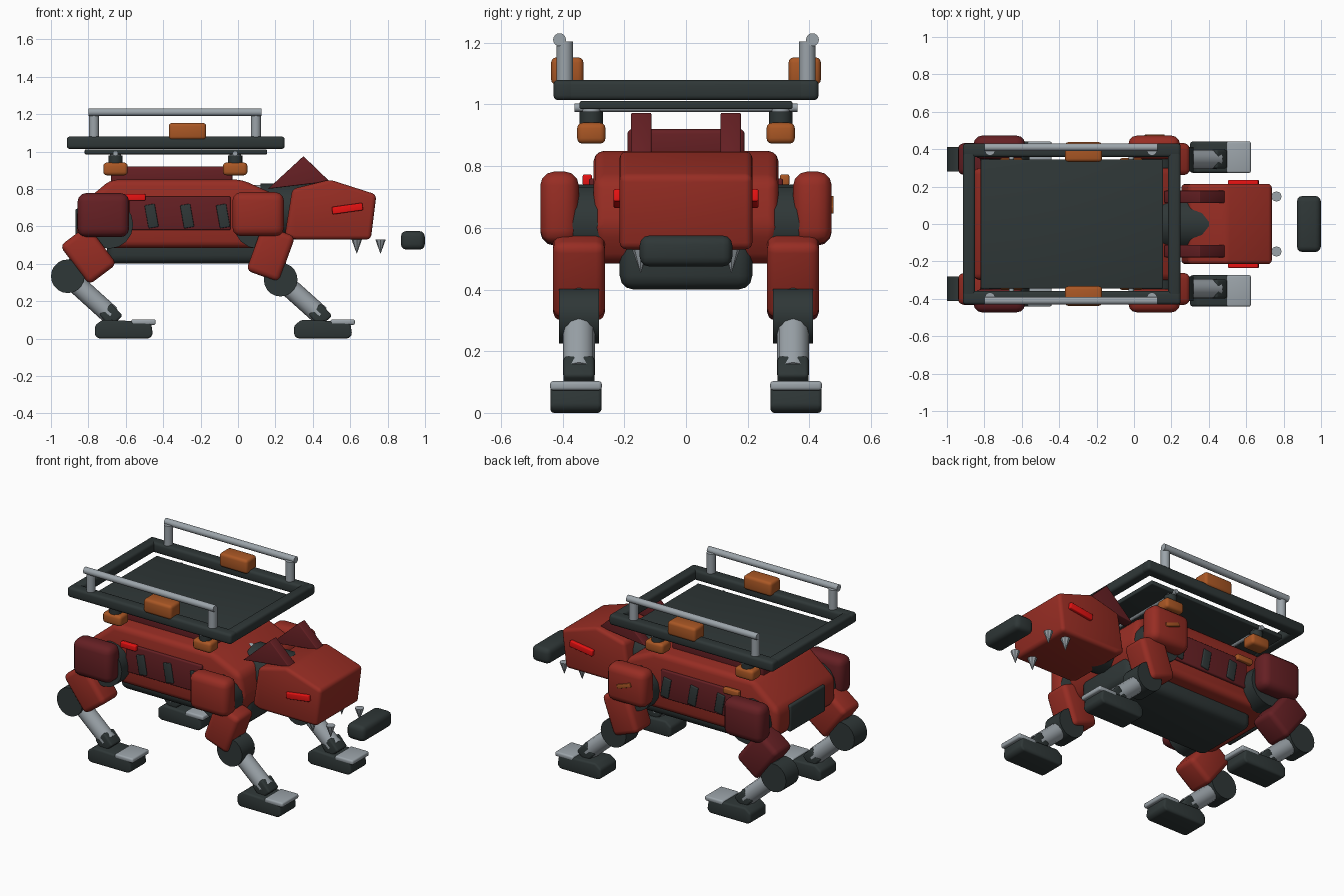
import bpy, bmesh, math
from mathutils import Vector, Matrix

if "Cube" in bpy.data.objects:
    bpy.data.objects.remove(bpy.data.objects["Cube"])


def material(name, rgb):
    m = bpy.data.materials.new(name)
    m.diffuse_color = (*rgb, 1)
    m.use_nodes = True
    m.node_tree.nodes["Principled BSDF"].inputs["Base Color"].default_value = m.diffuse_color
    return m


RED = material("red_shell", (0.31, 0.026, 0.017))
MAROON = material("dark_red", (0.13, 0.014, 0.017))
DARK = material("charcoal", (0.028, 0.038, 0.038))
GREY = material("steel", (0.33, 0.37, 0.40))
AMBER = material("amber", (0.40, 0.095, 0.018))
GLOW = material("bright_red", (0.80, 0.006, 0.006))


def finish(name, bm, mat, bevel=0.0, segments=3):
    if bevel:
        bmesh.ops.bevel(bm, geom=bm.edges[:], offset=bevel, segments=segments,
                        profile=0.5, affect='EDGES', clamp_overlap=True)
    bmesh.ops.recalc_face_normals(bm, faces=bm.faces[:])
    me = bpy.data.meshes.new(name)
    bm.to_mesh(me)
    bm.free()
    me.materials.append(mat)
    me.polygons.foreach_set("use_smooth", [True] * len(me.polygons))
    me.set_sharp_from_angle(angle=math.radians(35))
    ob = bpy.data.objects.new(name, me)
    bpy.context.collection.objects.link(ob)
    return ob


def box(name, centre, size, mat, bevel=0.0, tilt=0.0):
    """Bevelled box, tilted in degrees about the y axis."""
    bm = bmesh.new()
    bmesh.ops.create_cube(bm, size=1)
    bmesh.ops.scale(bm, vec=size, verts=bm.verts)
    ob = finish(name, bm, mat, bevel)
    ob.matrix_world = Matrix.Translation(centre) @ Matrix.Rotation(math.radians(tilt), 4, 'Y')
    return ob


def prism(name, profile, y0, y1, mat, bevel=0.0):
    """Extrude an x-z profile along y."""
    bm = bmesh.new()
    a = [bm.verts.new((x, y0, z)) for x, z in profile]
    b = [bm.verts.new((x, y1, z)) for x, z in profile]
    n = len(profile)
    bm.faces.new(a)
    bm.faces.new(b[::-1])
    for i in range(n):
        bm.faces.new((a[i], b[i], b[(i + 1) % n], a[(i + 1) % n]))
    return finish(name, bm, mat, bevel)


def tube(name, p, q, r, mat, r2=None, sides=16):
    p, q = Vector(p), Vector(q)
    bm = bmesh.new()
    bmesh.ops.create_cone(bm, cap_ends=True, segments=sides, radius1=r,
                          radius2=r if r2 is None else r2, depth=(q - p).length)
    ob = finish(name, bm, mat)
    ob.matrix_world = (Matrix.Translation((p + q) / 2)
                       @ (q - p).to_track_quat('Z', 'Y').to_matrix().to_4x4())
    return ob


# Torso
prism("torso", [(-0.86, 0.54), (-0.86, 0.70), (-0.68, 0.85), (0.02, 0.85), (0.22, 0.76),
                (0.25, 0.60), (0.19, 0.485), (-0.78, 0.485)], -0.30, 0.30, RED, 0.035)
box("belly", (-0.24, 0, 0.49), (0.92, 0.43, 0.18), DARK, 0.045)
box("spine", (-0.355, 0, 0.87), (0.65, 0.38, 0.10), MAROON, 0.015)
box("rear_panel", (-0.855, 0, 0.61), (0.03, 0.36, 0.17), DARK, 0.012)

# Head and neck
tube("neck", (0.12, 0, 0.68), (0.40, 0, 0.68), 0.15, DARK)
tube("neck_piston", (0.06, 0, 0.80), (0.345, 0, 0.80), 0.022, GREY)
prism("head", [(0.25, 0.55), (0.29, 0.80), (0.49, 0.85), (0.74, 0.77), (0.71, 0.53), (0.30, 0.53)],
      -0.215, 0.215, RED, 0.022)
box("lower_jaw", (0.935, 0, 0.525), (0.128, 0.30, 0.10), DARK, 0.03)

for s, side in ((-1, "right"), (1, "left")):
    # Face details
    prism("ear_" + side, [(0.16, 0.80), (0.35, 0.975), (0.49, 0.84)],
          s * 0.145 - 0.033, s * 0.145 + 0.033, MAROON, 0.005)
    box("eye_" + side, (0.585, s * 0.22, 0.695), (0.165, 0.03, 0.04), GLOW, 0.006, -8)
    for x in (0.635, 0.762):
        tube("tooth_" + side, (x, s * 0.147, 0.53), (x, s * 0.147, 0.455), 0.028, GREY, 0.001, 8)

    # Flank panel with slanted vents and a marker lamp
    box("flank_panel_" + side, (-0.31, s * 0.30, 0.67), (0.54, 0.03, 0.18), MAROON, 0.008)
    for x in (-0.462, -0.272, -0.08):
        box("vent_" + side, (x, s * 0.315, 0.655), (0.055, 0.02, 0.125), DARK, 0.005, -10)
    box("flank_lamp_" + side, (-0.55, s * 0.32, 0.755), (0.11, 0.03, 0.036),
        GLOW if s < 0 else AMBER, 0.006)

    # Legs: hip x, thigh centre and tilt, knee, ankle, foot start
    y = s * 0.347
    for end, hip, thigh, tilt, knee, ankle, foot in (
            ("front", (0.108, 0.665), (0.175, 0.455), 20, (0.228, 0.315), (0.44, 0.125), 0.30),
            ("rear", (-0.72, 0.66), (-0.80, 0.447), -37, (-0.91, 0.333), (-0.68, 0.125), -0.765)):
        tag = "_" + end + "_" + side
        front = end == "front"
        thigh_mat = MAROON if (not front and s > 0) else RED
        jx = hip[0] + (0.0 if front else 0.03)
        tube("hip_joint" + tag, (jx, s * 0.27, 0.61), (jx, s * 0.38, 0.61), 0.13, DARK)
        box("shoulder" + tag, (hip[0], s * 0.41, hip[1]), (0.275, 0.125, 0.235),
            RED if front else MAROON, 0.045)
        box("thigh" + tag, (thigh[0], y, thigh[1]), (0.185, 0.17, 0.26), thigh_mat, 0.03, tilt)
        tube("knee_link" + tag, (thigh[0], y, thigh[1]), (knee[0], y, knee[1]), 0.058, DARK)
        tube("knee" + tag, (knee[0], y - 0.065, knee[1]), (knee[0], y + 0.065, knee[1]),
             0.09, DARK, sides=20)
        tube("shin" + tag, (knee[0], y, knee[1]), (ankle[0], y, ankle[1]), 0.052, GREY, sides=12)
        box("ankle" + tag, (ankle[0], y, ankle[1]), (0.09, 0.10, 0.09), DARK, 0.012, -42)
        end_x = foot + 0.31
        prism("foot" + tag, [(foot, 0.015), (foot + 0.02, 0), (end_x - 0.02, 0), (end_x, 0.02),
                             (end_x - 0.01, 0.09), (foot + 0.04, 0.10), (foot, 0.07)],
              s * 0.357 - 0.083, s * 0.357 + 0.083, DARK, 0.012)
        box("toe_plate" + tag, (end_x - 0.05, s * 0.357, 0.088), (0.13, 0.168, 0.03), GREY, 0.01)

    # Tray mounts
    for x in (-0.655, -0.015):
        box("mount_block_" + side, (x, s * 0.307, 0.907), (0.13, 0.092, 0.068), AMBER, 0.018)
        tube("mount_post_" + side, (x, s * 0.307, 0.93), (x, s * 0.307, 0.978), 0.038, DARK)
        tube("mount_cap_" + side, (x, s * 0.307, 0.975), (x, s * 0.307, 1.0), 0.03, GREY)

    # Tray side bar, hand rail and lamp
    box("tray_side_" + side, (-0.333, s * 0.394, 1.047), (1.165, 0.072, 0.066), DARK, 0.016)
    tube("hand_rail_" + side, (-0.80, s * 0.41, 1.21), (0.125, s * 0.41, 1.21), 0.021, GREY)
    for x in (-0.77, 0.096):
        tube("rail_post_" + side, (x, s * 0.393, 1.06), (x, s * 0.393, 1.205), 0.027, GREY)
    box("tray_lamp_" + side, (-0.27, s * 0.385, 1.108), (0.20, 0.105, 0.09), AMBER, 0.018)

# Shoulder marker on one side
box("shoulder_marker", (0.11, 0.472, 0.675), (0.105, 0.014, 0.026), AMBER, 0.004, 20)

# Tray deck, end bars and cross rails
box("tray_deck", (-0.332, 0, 0.998), (0.975, 0.69, 0.026), DARK, 0.006)
for x, end in ((-0.882, "rear"), (0.216, "front")):
    box("tray_end_" + end, (x, 0, 1.047), (0.066, 0.84, 0.066), DARK, 0.016)
for x in (-0.655, -0.015):
    tube("cross_rail", (x, -0.362, 0.99), (x, 0.362, 0.99), 0.014, GREY)
